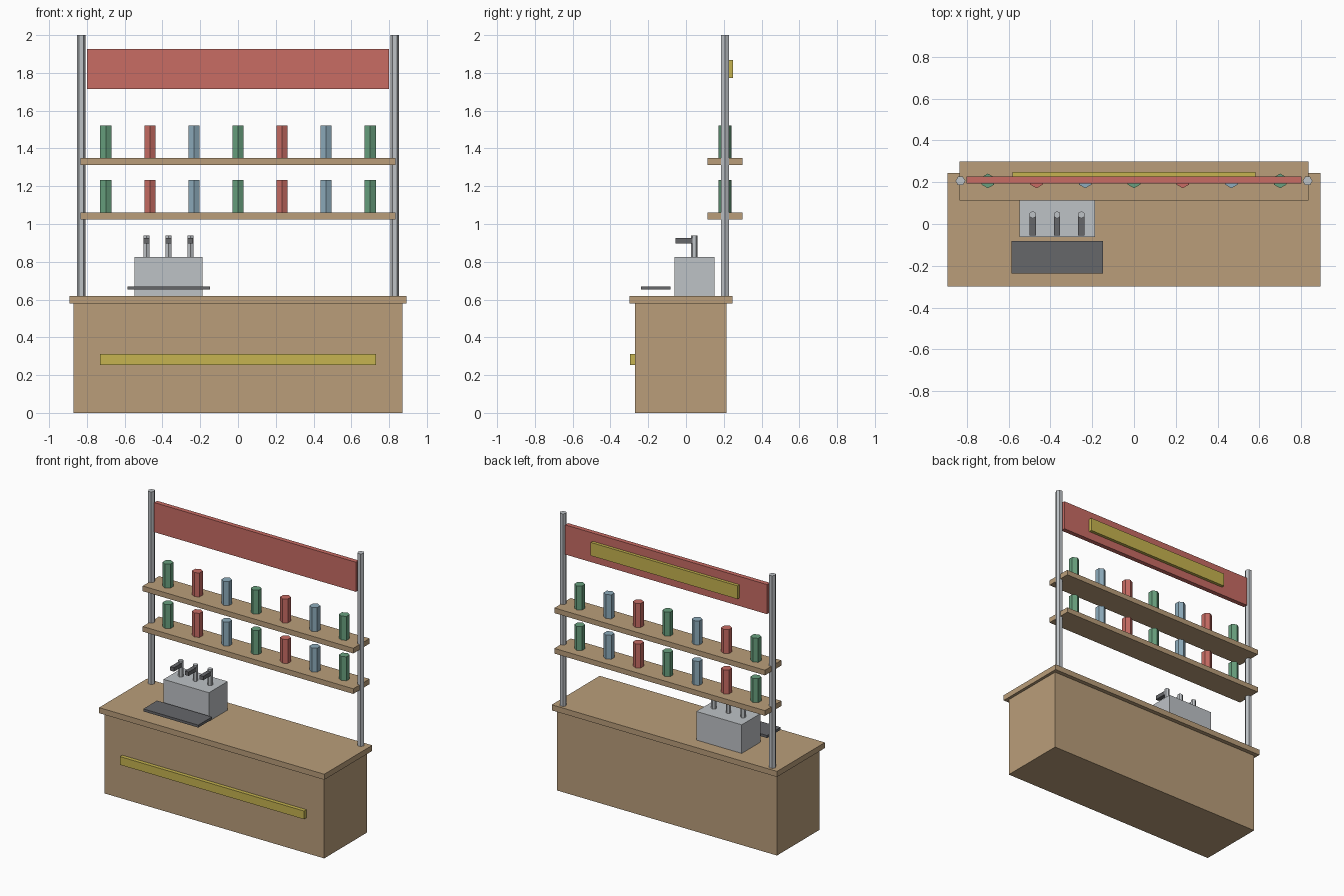
import bpy
import math

if "Cube" in bpy.data.objects:
    bpy.data.objects.remove(bpy.data.objects["Cube"], do_unlink=True)


def material(name, r, g, b):
    """Flat colour given as 0-255 display values, stored as linear."""
    linear = [((c / 255 + 0.055) / 1.055) ** 2.4 for c in (r, g, b)] + [1.0]
    mat = bpy.data.materials.new(name)
    mat.use_nodes = True
    mat.diffuse_color = linear
    mat.node_tree.nodes["Principled BSDF"].inputs["Base Color"].default_value = linear
    return mat


wood = material("wood", 186, 158, 122)
red = material("red", 200, 108, 100)
yellow = material("yellow", 198, 180, 80)
steel = material("steel", 190, 194, 198)
dark = material("dark_grey", 102, 103, 106)
green = material("green", 104, 160, 126)
blue = material("blue", 142, 172, 188)


def box(name, x, y, z, mat):
    """Box spanning the given (low, high) ranges."""
    bpy.ops.mesh.primitive_cube_add(size=1, location=[sum(r) / 2 for r in (x, y, z)])
    obj = bpy.context.object
    obj.name = name
    obj.scale = [r[1] - r[0] for r in (x, y, z)]
    bpy.ops.object.transform_apply(location=False, rotation=False, scale=True)
    obj.data.materials.append(mat)


def rod(name, x, y, z, radius, mat, turn=0.0):
    """Upright six-sided rod spanning the z range."""
    bpy.ops.mesh.primitive_cylinder_add(
        vertices=6, radius=radius, depth=z[1] - z[0],
        location=(x, y, sum(z) / 2), rotation=(0, 0, turn))
    obj = bpy.context.object
    obj.name = name
    obj.data.materials.append(mat)


# Counter
box("counter_body", (-0.872, 0.872), (-0.269, 0.215), (0, 0.58), wood)
box("counter_top", (-0.893, 0.893), (-0.298, 0.245), (0.58, 0.62), wood)
box("counter_trim", (-0.73, 0.73), (-0.296, -0.269), (0.253, 0.312), yellow)

# Uprights and sign
for side, x in (("left", 0.83), ("right", -0.83)):
    rod(side + "_post", x, 0.206, (0.62, 2.0), 0.0235, steel, math.radians(30))
box("sign_board", (-0.8, 0.8), (0.193, 0.226), (1.715, 1.927), red)
box("sign_panel", (-0.582, 0.582), (0.226, 0.248), (1.773, 1.868), yellow)

# Shelves with rows of bottles
for row, z in (("lower", 1.06), ("upper", 1.35)):
    box(row + "_shelf", (-0.835, 0.835), (0.113, 0.298), (z - 0.037, z), wood)
    for i in range(7):
        rod(f"{row}_bottle_{i + 1}", (i - 3) * 0.233, 0.206, (z, z + 0.172), 0.035,
            (green, red, blue)[i % 3])

# Drinks dispenser with drip tray and taps
box("dispenser_body", (-0.547, -0.187), (-0.062, 0.15), (0.62, 0.825), steel)
box("drip_tray", (-0.585, -0.149), (-0.237, -0.082), (0.652, 0.67), dark)
for i in range(3):
    x = -0.484 + i * 0.116
    rod(f"tap_stem_{i + 1}", x, 0.044, (0.825, 0.94), 0.0175, steel)
    box(f"tap_handle_{i + 1}", (x - 0.015, x + 0.015), (-0.055, 0.035), (0.898, 0.926), dark)
